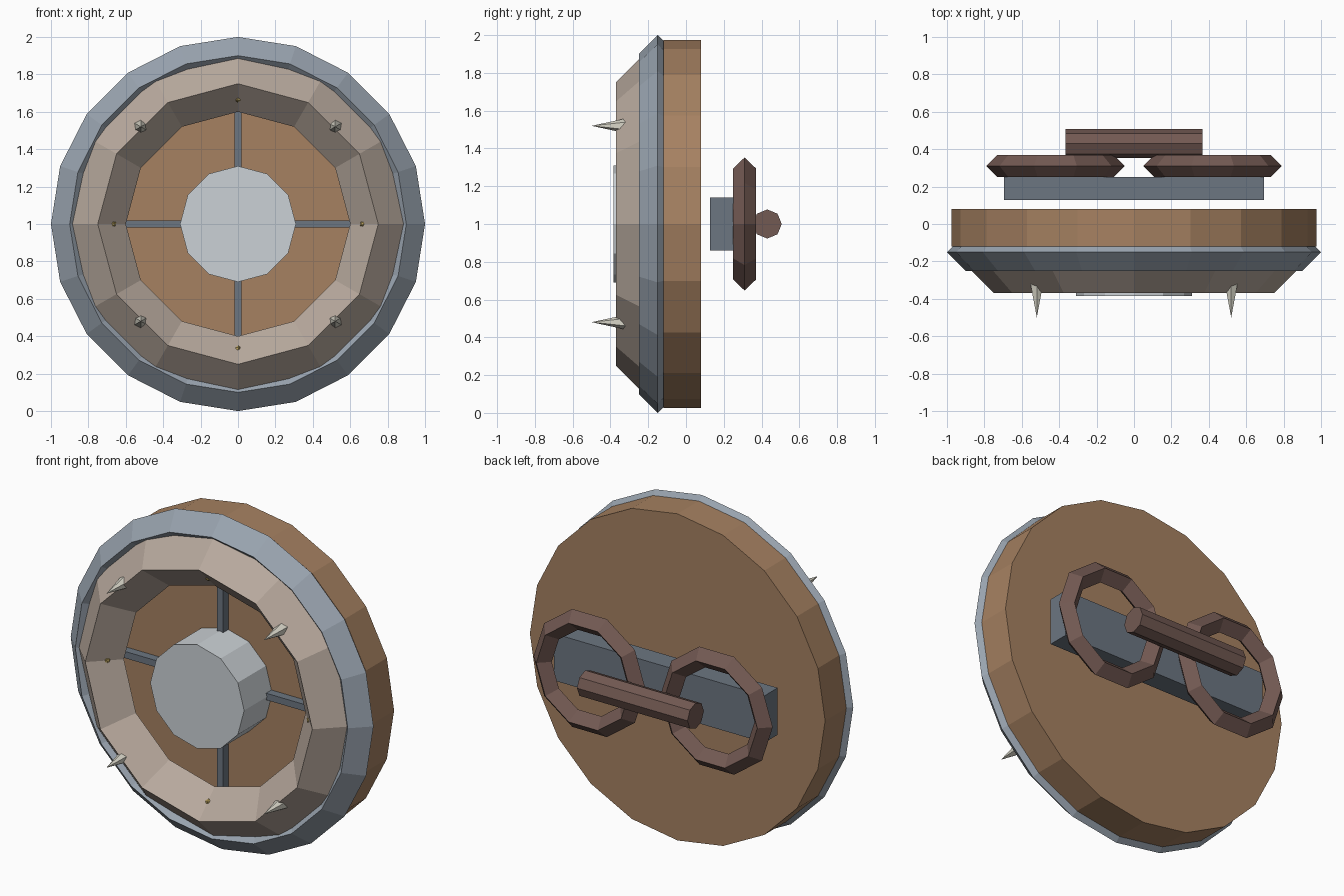
import bpy
from math import pi, radians, sin, cos

if "Cube" in bpy.data.objects:
    bpy.data.objects.remove(bpy.data.objects["Cube"])

FACE = (pi / 2, 0, 0)          # turns local +z towards the front (-y)
MID = 1.0                      # height of the shield centre


def material(name, rgb):
    m = bpy.data.materials.new(name)
    m.diffuse_color = (*rgb, 1)
    m.use_nodes = True
    m.node_tree.nodes["Principled BSDF"].inputs["Base Color"].default_value = m.diffuse_color
    return m


wood = material("wood", (0.38, 0.22, 0.12))
pale_wood = material("pale_wood", (0.48, 0.40, 0.34))
steel = material("steel", (0.32, 0.37, 0.43))
dark_steel = material("dark_steel", (0.15, 0.18, 0.22))
bright_steel = material("bright_steel", (0.60, 0.64, 0.67))
bone = material("bone", (0.68, 0.66, 0.57))
leather = material("leather", (0.17, 0.10, 0.085))
brass = material("brass", (0.45, 0.33, 0.10))


def finish(name, mat):
    ob = bpy.context.object
    ob.name = name
    ob.data.materials.append(mat)
    return ob


def cylinder(name, mat, sides, r, depth, loc, rot=FACE):
    bpy.ops.mesh.primitive_cylinder_add(vertices=sides, radius=r, depth=depth,
                                        location=loc, rotation=rot)
    return finish(name, mat)


def ring(name, mat, sides, major, minor, loc):
    bpy.ops.mesh.primitive_torus_add(major_segments=sides, minor_segments=4,
                                     major_radius=major, minor_radius=minor,
                                     location=loc, rotation=FACE)
    return finish(name, mat)


def box(name, mat, size, loc):
    bpy.ops.mesh.primitive_cube_add(size=1, location=loc)
    ob = finish(name, mat)
    for v in ob.data.vertices:
        v.co = [c * s for c, s in zip(v.co, size)]
    return ob


# Shield body, rim, inner ring and hub
cylinder("shield_board", wood, 20, 0.975, 0.20, (0, -0.02, MID))
ring("outer_rim", steel, 20, 0.90, 0.10, (0, -0.15, MID))
ring("inner_ring", pale_wood, 12, 0.75, 0.15, (0, -0.22, MID))
cylinder("hub", bright_steel, 12, 0.31, 0.285, (0, -0.2425, MID))

# Crossed spokes under the hub
box("spoke_horizontal", dark_steel, (1.36, 0.06, 0.04), (0, -0.14, MID))
box("spoke_vertical", dark_steel, (0.04, 0.06, 1.36), (0, -0.14, MID))

# Spikes on the diagonals, tiny rivets on the axes
for i in range(4):
    a = radians(45 + 90 * i)
    bpy.ops.mesh.primitive_cone_add(
        vertices=6, radius1=0.043, radius2=0, depth=0.20, rotation=FACE,
        location=(0.735 * cos(a), -0.40, MID + 0.735 * sin(a)))
    finish("spike", bone)
    b = radians(90 * i)
    bpy.ops.mesh.primitive_ico_sphere_add(
        subdivisions=1, radius=0.02,
        location=(0.67 * cos(b), -0.278, MID + 0.67 * sin(b)))
    finish("rivet", brass)

# Back: mounting plate, two arm loops and the grip
box("back_plate", dark_steel, (1.39, 0.125, 0.28), (0, 0.19, MID))
for side in (-1, 1):
    ring("arm_loop", leather, 10, 0.31, 0.06, (side * 0.42, 0.31, MID))
cylinder("grip", leather, 8, 0.077, 0.73, (0, 0.43, MID), (0, pi / 2, 0))
